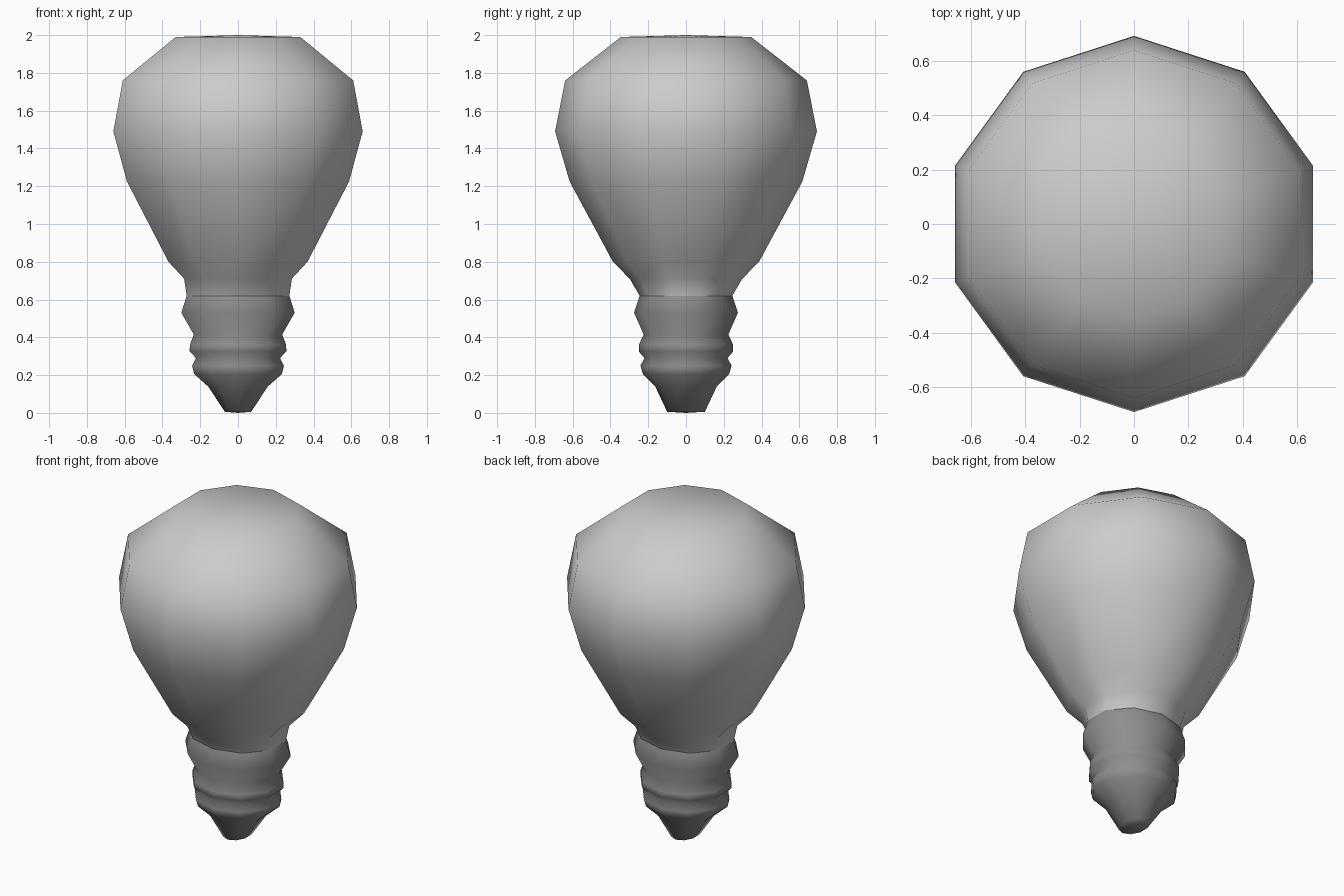
import bpy, bmesh, math

if "Cube" in bpy.data.objects:
    bpy.data.objects.remove(bpy.data.objects["Cube"])

SIDES = 10


def lathe(name, rings, cap_low=None, cap_high=None):
    """Skin rings of (x half-extent, y half-extent, z); a corner points to +y."""
    bm = bmesh.new()
    loops = []
    for ex, ey, z in rings:
        loop = []
        for i in range(SIDES):
            a = math.pi / 2 + i * 2 * math.pi / SIDES
            loop.append(bm.verts.new((ex / math.cos(math.pi / 10) * math.cos(a),
                                      ey * math.sin(a), z)))
        loops.append(loop)
    for a, b in zip(loops, loops[1:]):
        for i in range(SIDES):
            j = (i + 1) % SIDES
            bm.faces.new((a[i], a[j], b[j], b[i]))
    # Close the ends with a fan to a centre point
    for loop, z in ((loops[0], cap_low), (loops[-1], cap_high)):
        if z is not None:
            c = bm.verts.new((0, 0, z))
            for i in range(SIDES):
                bm.faces.new((loop[i], loop[(i + 1) % SIDES], c))
    bmesh.ops.recalc_face_normals(bm, faces=bm.faces)
    if cap_low is None and cap_high is None:
        bm.normal_update()
    for f in bm.faces:
        f.smooth = True
    me = bpy.data.meshes.new(name)
    bm.to_mesh(me)
    bm.free()
    ob = bpy.data.objects.new(name, me)
    bpy.context.collection.objects.link(ob)
    return ob


# Glass envelope
lathe("glass_bulb", [
    (0.272, 0.245, 0.62), (0.285, 0.298, 0.71), (0.368, 0.387, 0.80),
    (0.588, 0.616, 1.225), (0.66, 0.693, 1.49), (0.61, 0.64, 1.76),
    (0.33, 0.345, 1.99)], cap_high=2.0)

# Ridged screw base tapering to the contact
base = lathe("screw_base", [
    (0.07, 0.10, 0.006), (0.158, 0.163, 0.14), (0.232, 0.228, 0.205),
    (0.243, 0.241, 0.25), (0.222, 0.22, 0.29), (0.256, 0.25, 0.325),
    (0.255, 0.25, 0.36), (0.234, 0.224, 0.415), (0.30, 0.275, 0.53),
    (0.272, 0.245, 0.62)], cap_low=0.0)

metal = bpy.data.materials.new("dark_metal")
metal.diffuse_color = (0.27, 0.27, 0.27, 1)
metal.use_nodes = True
metal.node_tree.nodes["Principled BSDF"].inputs["Base Color"].default_value = metal.diffuse_color
base.data.materials.append(metal)
